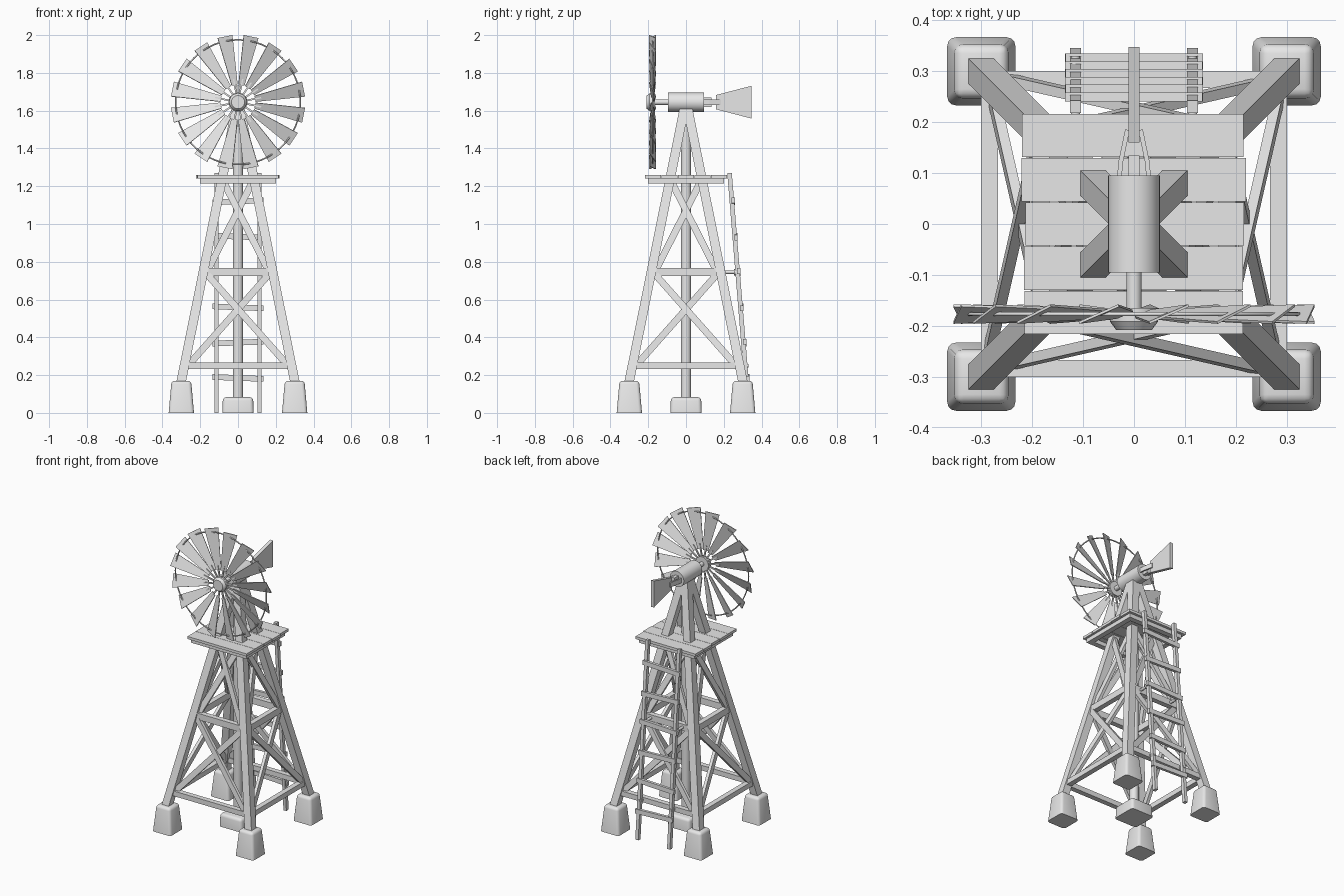
import bpy, bmesh, math, random
from mathutils import Vector, Matrix

if "Cube" in bpy.data.objects:
    bpy.data.objects.remove(bpy.data.objects["Cube"])

random.seed(4)
grey = bpy.data.materials.new("weathered grey")
grey.diffuse_color = (0.8, 0.8, 0.8, 1)
grey.use_nodes = True
grey.node_tree.nodes["Principled BSDF"].inputs["Base Color"].default_value = grey.diffuse_color


def finish(bm, name, smooth=False):
    bmesh.ops.recalc_face_normals(bm, faces=bm.faces)
    me = bpy.data.meshes.new(name)
    bm.to_mesh(me)
    bm.free()
    me.materials.append(grey)
    ob = bpy.data.objects.new(name, me)
    bpy.context.collection.objects.link(ob)
    if smooth:
        bpy.ops.object.select_all(action='DESELECT')
        ob.select_set(True)
        bpy.context.view_layer.objects.active = ob
        bpy.ops.object.shade_smooth_by_angle(angle=math.radians(35))
    return ob


def loft(name, a, b, bevel=None):
    """Solid between two matching rings of points."""
    bm = bmesh.new()
    va = [bm.verts.new(p) for p in a]
    vb = [bm.verts.new(p) for p in b]
    n = len(a)
    bm.faces.new(va[::-1])
    bm.faces.new(vb)
    for i in range(n):
        bm.faces.new((va[i], va[(i + 1) % n], vb[(i + 1) % n], vb[i]))
    if bevel:
        low = min(v.co.z for v in bm.verts)
        edges = [e for e in bm.edges if any(v.co.z > low + 1e-4 for v in e.verts)]
        bmesh.ops.bevel(bm, geom=edges, offset=bevel, segments=3,
                        affect='EDGES', profile=0.5)
    return finish(bm, name, smooth=bool(bevel))


def square(x, y, z, h):
    return [(x - h, y - h, z), (x + h, y - h, z), (x + h, y + h, z), (x - h, y + h, z)]


def beam(name, p, q, w, t, normal):
    """Bar from p to q, thickness t along normal, width w across it."""
    p, q = Vector(p), Vector(q)
    d = (q - p).normalized()
    side = d.cross(Vector(normal)).normalized()
    out = side.cross(d)
    ring = [side * sx * w / 2 + out * sy * t / 2
            for sx, sy in ((-1, -1), (1, -1), (1, 1), (-1, 1))]
    return loft(name, [p + r for r in ring], [q + r for r in ring])


def rod(name, p, q, r1, r2=None, n=24):
    p, q = Vector(p), Vector(q)
    bm = bmesh.new()
    bmesh.ops.create_cone(bm, cap_ends=True, segments=n, radius1=r1,
                          radius2=r1 if r2 is None else r2, depth=(q - p).length)
    rot = (q - p).to_track_quat('Z', 'Y').to_matrix().to_4x4()
    bm.transform(Matrix.Translation((p + q) / 2) @ rot)
    return finish(bm, name, True)


def centre(z):
    """Distance of the leg centre line from the tower axis at height z."""
    return 0.30 - 0.2019 * (z - 0.17)


# Legs and footings
for sx in (-1, 1):
    for sy in (-1, 1):
        c0, c1 = centre(0.15), centre(1.61)
        loft("leg", square(sx * c0, sy * c0, 0.15, 0.025),
             square(sx * c1, sy * c1, 1.61, 0.025))
        loft("footing", square(sx * 0.3, sy * 0.3, 0, 0.067),
             square(sx * 0.3, sy * 0.3, 0.17, 0.052), 0.017)

# Well block and pump pipe
loft("well_block", square(0, 0, 0, 0.083), square(0, 0, 0.083, 0.08), 0.018)
rod("pump_pipe", (0, 0, 0.07), (0, 0, 1.62), 0.027)

# Girts and cross braces, repeated on the four sides
for k in range(4):
    turn = Matrix.Rotation(k * math.pi / 2, 3, 'Z')
    nrm = turn @ Vector((0, -1, 0))

    def side(x, z, off=0.0):
        return turn @ Vector((x, -centre(z) - off, z))

    for z, h in ((0.25, 0.033), (0.745, 0.042)):
        x = centre(z) - 0.01
        beam("girt", side(-x, z), side(x, z), h, 0.034, nrm)
    for x0, z0, x1, z1 in ((0.265, 0.25, 0.165, 0.735), (0.165, 0.745, 0.075, 1.22)):
        for s in (-1, 1):
            beam("cross_brace", side(s * x0, z0, s * 0.004),
                 side(-s * x1, z1, s * 0.004), 0.036, 0.02, nrm)

# Platform frame and planks
for s in (-1, 1):
    beam("platform_joist", (s * 0.183, -0.2, 1.229), (s * 0.183, 0.2, 1.229), 0.034, 0.028, (0, 0, 1))
    beam("platform_bearer", (-0.2, s * 0.183, 1.229), (0.2, s * 0.183, 1.229), 0.034, 0.028, (0, 0, 1))
for i in range(5):
    y = -0.174 + i * 0.087
    a, b = (0.218 + random.uniform(-0.005, 0.004) for _ in range(2))
    beam("platform_plank", (-a, y, 1.25), (b, y, 1.25), 0.085, 0.017, (0, 0, 1))

# Gearbox, shaft and hub
HZ = 1.645
rod("gearbox", (0, -0.095, HZ), (0, 0.095, HZ), 0.051, n=32)
rod("shaft", (0, -0.17, HZ), (0, -0.09, HZ), 0.015)
rod("hub", (0, -0.165, HZ), (0, -0.192, HZ), 0.047)
rod("hub_cap", (0, -0.192, HZ), (0, -0.208, HZ), 0.047, 0.035)

# Wheel: pitched blades, spokes and rim
WY, TILT = -0.177, math.radians(23)
for i in range(16):
    spin = Matrix.Rotation(math.radians(11.25 + 22.5 * i), 3, 'Y')
    base = Vector((0, WY, HZ))
    across = Vector((math.cos(TILT), math.sin(TILT), 0))
    thick = Vector((-math.sin(TILT), math.cos(TILT), 0)) * 0.0025

    def ring(r, h):
        up = Vector((0, 0, r))
        return [base + spin @ (up + across * a * h + thick * b)
                for a, b in ((-1, -1), (1, -1), (1, 1), (-1, 1))]

    loft("blade", ring(0.092, 0.017), ring(0.354, 0.043))
    beam("spoke", base + spin @ Vector((0, 0, 0.035)), base + spin @ Vector((0, 0, 0.125)),
         0.009, 0.008, (0, 1, 0))
bpy.ops.mesh.primitive_torus_add(major_segments=64, minor_segments=8, major_radius=0.33,
                                 minor_radius=0.004, location=(0, WY, HZ),
                                 rotation=(math.pi / 2, 0, 0))
rim = bpy.context.object
rim.name = "rim"
rim.data.materials.append(grey)
bpy.ops.object.shade_smooth()

# Tail vane and its mount
vane = [(0.16, -0.038), (0.348, -0.087), (0.348, 0.087), (0.16, 0.038)]
loft("tail_vane", [(-0.011, y, HZ + z) for y, z in vane],
     [(0.011, y, HZ + z) for y, z in vane])
beam("tail_mount", (0, 0.09, HZ), (0, 0.135, HZ), 0.022, 0.05, (0, 0, 1))
for s in (-1, 1):
    beam("tail_arm", (s * 0.029, 0.085, HZ), (s * 0.026, 0.125, HZ), 0.009, 0.03, (0, 0, 1))
    beam("tail_arm", (s * 0.026, 0.122, HZ), (s * 0.013, 0.185, HZ), 0.009, 0.03, (0, 0, 1))


# Ladder with slightly crooked rungs and stand-off brackets
def ladder_y(z):
    return 0.334 - 0.0815 * z


for s in (-1, 1):
    beam("ladder_rail", (s * 0.115, ladder_y(0), 0), (s * 0.115, ladder_y(1.27), 1.27),
         0.021, 0.024, (0, 1, 0))
    for z in (0.25, 0.745):
        rod("ladder_bracket", (s * 0.115, centre(z), z),
            (s * 0.115, ladder_y(z) + 0.016, z), 0.009, n=12)
        rod("bracket_collar", (s * 0.115, ladder_y(z) - 0.02, z),
            (s * 0.115, ladder_y(z) - 0.008, z), 0.017, n=12)
for i in range(6):
    z = 0.185 + i * 0.187
    t = 0.005 * (-1) ** i
    y = ladder_y(z) + 0.007
    beam("ladder_rung", (-0.135, y, z + t), (0.135, y, z - t), 0.03, 0.018, (0, 1, 0))
